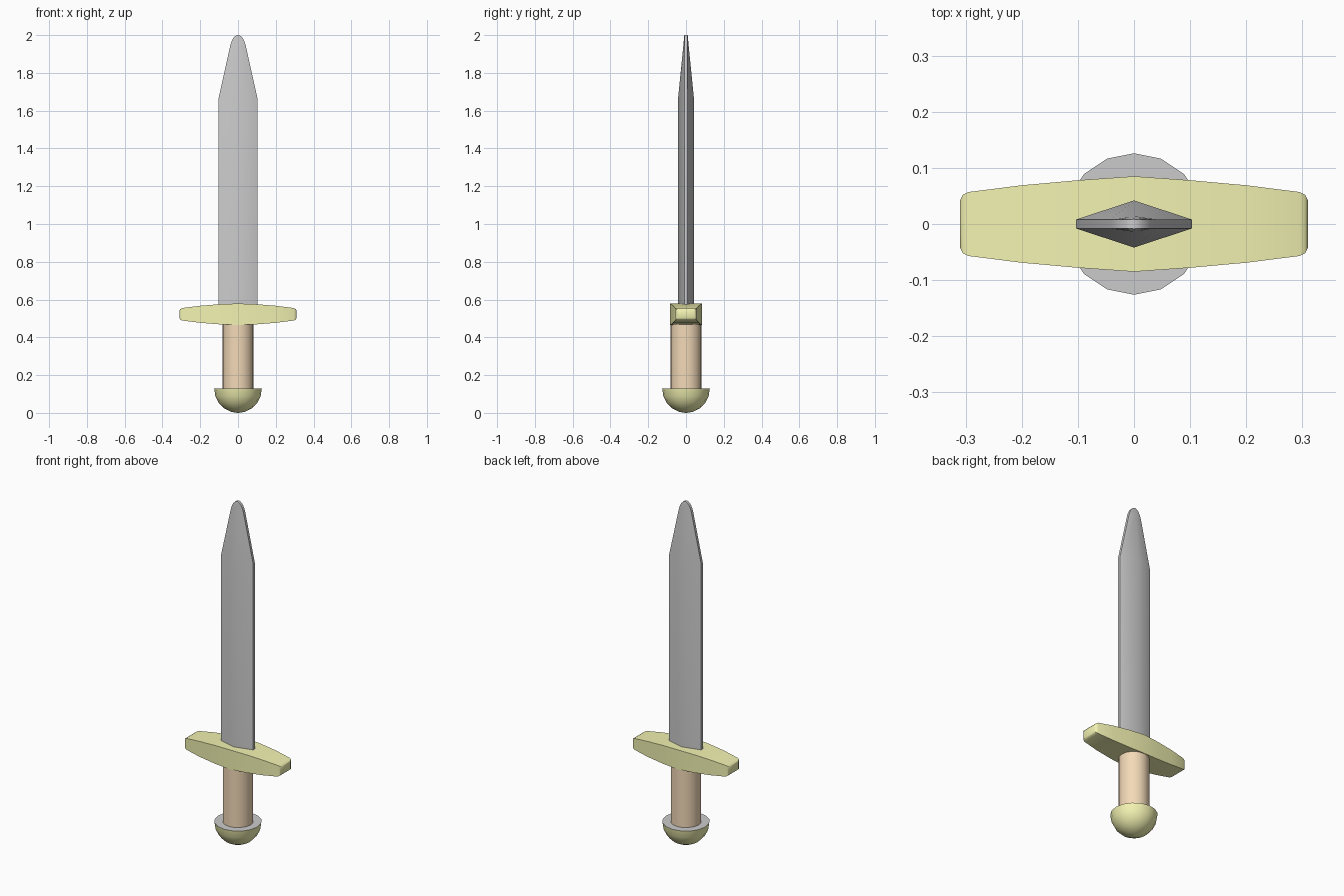
import bpy, bmesh, math

if "Cube" in bpy.data.objects:
    bpy.data.objects.remove(bpy.data.objects["Cube"])


def material(name, color):
    m = bpy.data.materials.new(name)
    m.diffuse_color = color
    m.use_nodes = True
    m.node_tree.nodes["Principled BSDF"].inputs["Base Color"].default_value = m.diffuse_color
    return m


brass = material("brass", (0.9, 0.9, 0.45, 1))
wood = material("wood", (0.9, 0.7, 0.48, 1))
steel = material("steel", (0.8, 0.8, 0.8, 1))


def loft(name, rings, mats=(), angle=40):
    """Skin a list of equal-length point rings and cap both ends."""
    bm = bmesh.new()
    loops = [[bm.verts.new(p) for p in ring] for ring in rings]
    n = len(loops[0])
    for a, b in zip(loops, loops[1:]):
        for i in range(n):
            j = (i + 1) % n
            bm.faces.new((a[i], a[j], b[j], b[i]))
    bm.faces.new(loops[0][::-1])
    bm.faces.new(loops[-1])
    bmesh.ops.recalc_face_normals(bm, faces=bm.faces[:])
    mesh = bpy.data.meshes.new(name)
    bm.to_mesh(mesh)
    bm.free()
    ob = bpy.data.objects.new(name, mesh)
    bpy.context.collection.objects.link(ob)
    for m in mats:
        mesh.materials.append(m)
    bpy.ops.object.select_all(action='DESELECT')
    ob.select_set(True)
    bpy.context.view_layer.objects.active = ob
    bpy.ops.object.shade_smooth_by_angle(angle=math.radians(angle))
    return ob


def circle(r, z, n=16):
    return [(r * math.cos(math.tau * i / n), r * math.sin(math.tau * i / n), z) for i in range(n)]


# Blade: hexagonal section with a central ridge, levels are (z, half width, half ridge)
def blade_ring(z, w, t, e=0.008):
    return [(w, -e, z), (w, e, z), (0, t, z), (-w, e, z), (-w, -e, z), (0, -t, z)]


levels = [(0.56, 0.103, 0.042), (1.665, 0.103, 0.042), (1.945, 0.041, 0.014),
          (1.967, 0.034, 0.012), (1.984, 0.025, 0.0105), (1.995, 0.014, 0.0095), (2.0, 0.004, 0.009)]
loft("blade", [blade_ring(*l) for l in levels])

# Guard: rectangular section tapering to both ends, stations are (x, half depth, half height)
half = [(0, 0.085, 0.057), (0.1, 0.078, 0.053), (0.2, 0.069, 0.045), (0.295, 0.057, 0.033),
        (0.305, 0.052, 0.028), (0.31, 0.042, 0.02)]
stations = [(-x, d, h) for x, d, h in half[:0:-1]] + half
loft("guard", [[(x, -d, 0.522 - h), (x, d, 0.522 - h), (x, d, 0.522 + h), (x, -d, 0.522 + h)]
               for x, d, h in stations], [brass])

# Grip
loft("grip", [circle(0.082, 0.12), circle(0.082, 0.49)], [wood])

# Pommel: half sphere with a bare steel top face
steps = [math.radians(a) for a in (2, 18, 36, 54, 72, 90)]
pommel = loft("pommel", [circle(0.126 * math.sin(a), 0.128 - 0.128 * math.cos(a)) for a in steps],
              [brass, steel])
pommel.data.polygons[-1].material_index = 1
